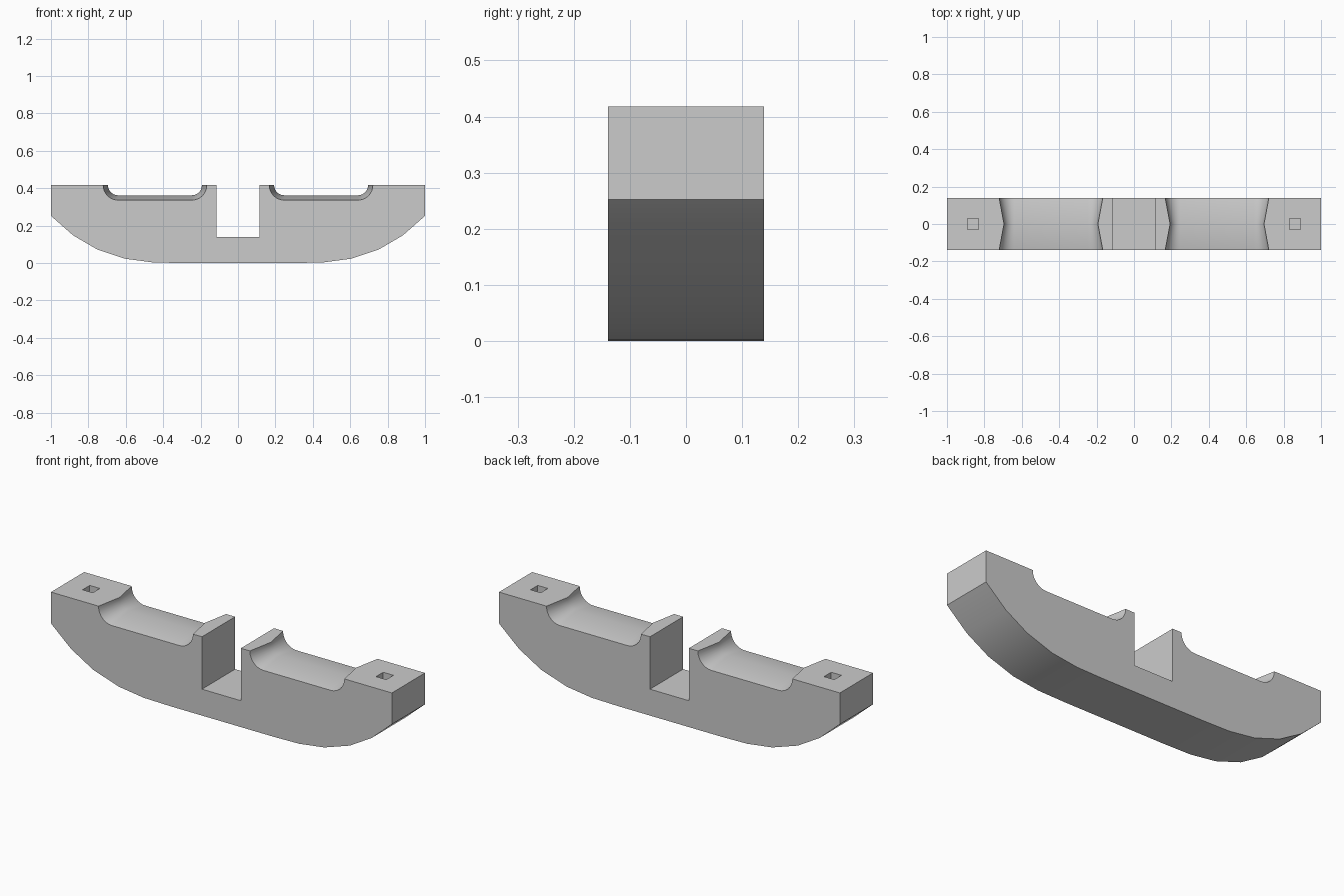
import bpy, bmesh, math

if "Cube" in bpy.data.objects:
    bpy.data.objects.remove(bpy.data.objects["Cube"], do_unlink=True)

HALF_DEPTH, TOP = 0.139, 0.418
NOTCH_X, NOTCH_Z = 0.114, 0.14

grey = bpy.data.materials.new("light grey")
grey.use_nodes = True
colour = (0.6, 0.6, 0.6, 1)
grey.diffuse_color = colour
grey.node_tree.nodes["Principled BSDF"].inputs["Base Color"].default_value = colour


def pocket(x_in, x_out, floor, steps=8):
    """Finger pocket outline from inner to outer end, with rounded corners."""
    r = TOP - floor - 0.002
    arc = [(r * (1 - math.cos(a)), floor + r * (1 - math.sin(a)))
           for a in (math.pi / 2 * i / steps for i in range(steps + 1))]
    inner = [(x_in, TOP)] + [(x_in + dx, z) for dx, z in arc]
    outer = [(x_out - dx, z) for dx, z in reversed(arc)] + [(x_out, TOP)]
    return inner + outer


def outline(pinch):
    """Whole side outline; pinch raises and shortens the pockets."""
    half = [(NOTCH_X, NOTCH_Z), (NOTCH_X, TOP)]
    half += pocket(0.167 + pinch, 0.721 - pinch, 0.336 + pinch)
    half += [(1, TOP), (1, 0.252), (0.882, 0.148), (0.754, 0.073),
             (0.604, 0.023), (0.455, 0.003), (0.3, 0)]
    return half + [(-x, z) for x, z in reversed(half)]


# Body: three outlines along the depth, joined by quads and capped
bm = bmesh.new()
rings = [[bm.verts.new((x, y, z)) for x, z in outline(p)]
         for y, p in ((-HALF_DEPTH, 0), (0, 0.026), (HALF_DEPTH, 0))]
n = len(rings[0])
for a, b in zip(rings, rings[1:]):
    for i in range(n):
        j = (i + 1) % n
        bm.faces.new((a[i], a[j], b[j], b[i]))
bm.faces.new(rings[0])
bm.faces.new(rings[-1][::-1])
bmesh.ops.recalc_face_normals(bm, faces=bm.faces)
mesh = bpy.data.meshes.new("handle_body")
bm.to_mesh(mesh)
bm.free()
body = bpy.data.objects.new("handle_body", mesh)
bpy.context.collection.objects.link(body)
mesh.materials.append(grey)

# Square blind holes near both ends
bpy.ops.object.select_all(action='DESELECT')
bpy.context.view_layer.objects.active = body
body.select_set(True)
for side in (-1, 1):
    bpy.ops.mesh.primitive_cube_add(size=1, location=(side * 0.861, 0, TOP))
    cutter = bpy.context.object
    cutter.name = "hole_cutter"
    cutter.scale = (0.06, 0.06, 0.08)
    cutter.hide_render = True
    bpy.context.view_layer.update()
    mod = body.modifiers.new("hole", 'BOOLEAN')
    mod.operation, mod.solver, mod.object = 'DIFFERENCE', 'EXACT', cutter
    cutter.select_set(False)
    body.select_set(True)
    bpy.context.view_layer.objects.active = body
    bpy.ops.object.modifier_apply(modifier=mod.name)
    bpy.data.objects.remove(cutter, do_unlink=True)

# Smooth curved underside and pockets, crisp corners
body.select_set(True)
bpy.context.view_layer.objects.active = body
bpy.ops.object.shade_smooth_by_angle(angle=math.radians(30))
